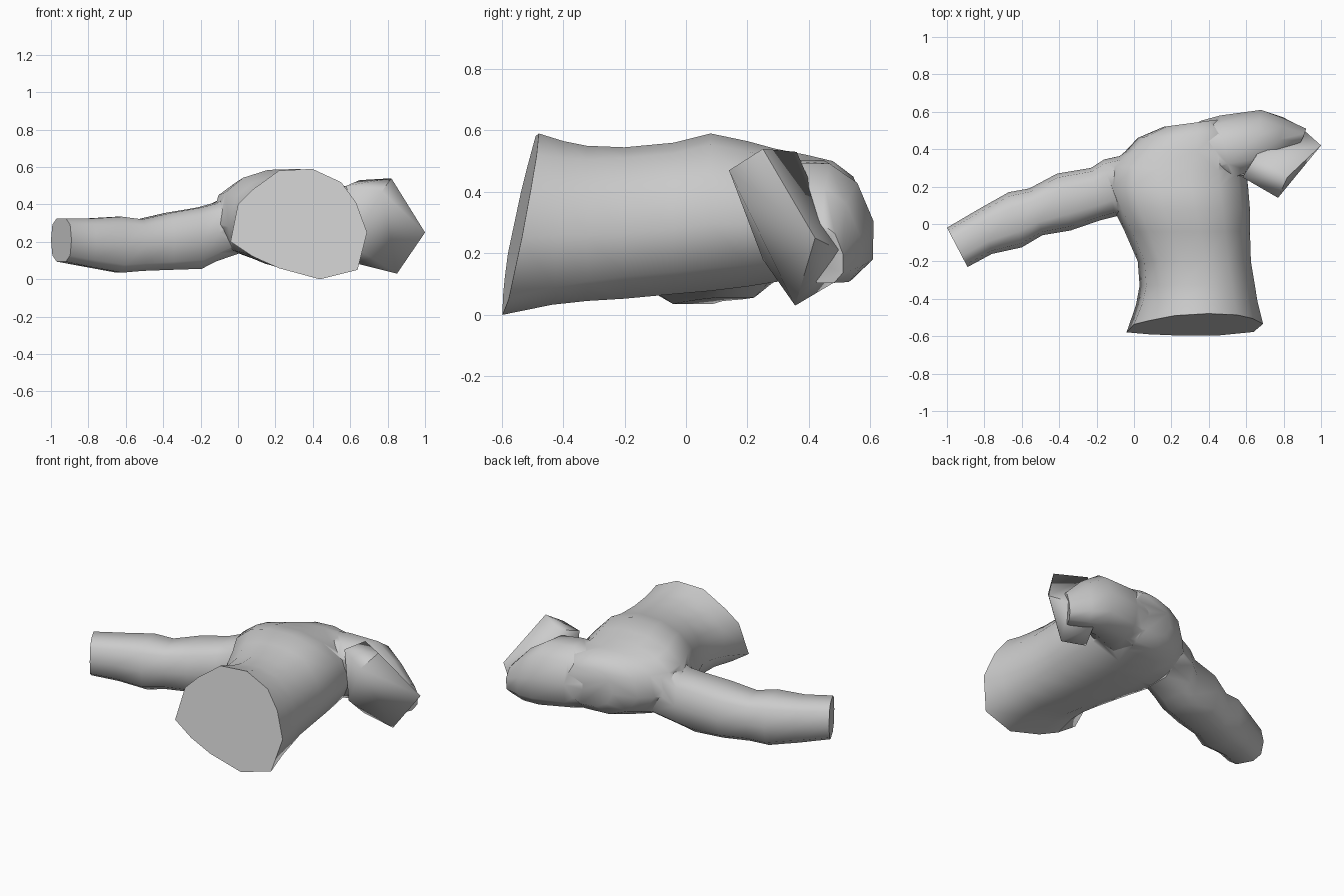
import bpy, bmesh, math
from mathutils import Vector

if "Cube" in bpy.data.objects:
    bpy.data.objects.remove(bpy.data.objects["Cube"])


def smooth(ob, angle):
    bpy.ops.object.select_all(action='DESELECT')
    bpy.context.view_layer.objects.active = ob
    ob.select_set(True)
    bpy.ops.object.shade_smooth_by_angle(angle=math.radians(angle))


def finish(name, bm, angle):
    bmesh.ops.recalc_face_normals(bm, faces=bm.faces)
    me = bpy.data.meshes.new(name)
    bm.to_mesh(me)
    bm.free()
    ob = bpy.data.objects.new(name, me)
    bpy.context.collection.objects.link(ob)
    smooth(ob, angle)
    return ob


def loft(name, rings, start, end=None, angle=60):
    """Each ring: left edge xy, right edge xy, low z, high z, lean in y.
    The outline blends from start to end over the first rings."""
    end = end or start
    bm = bmesh.new()
    loops = []
    for k, (ax, ay, bx, by, z0, z1, lean) in enumerate(rings):
        t = min(1, k / 3)
        loop = []
        for p, q in zip(start, end):
            u, v = Vector(p).lerp(Vector(q), t)
            x = (ax + bx) / 2 + (bx - ax) / 2 * u
            y = (ay + by) / 2 + (by - ay) / 2 * u + lean * v
            z = (z0 + z1) / 2 + (z1 - z0) / 2 * v
            loop.append(bm.verts.new((x, y, z)))
        loops.append(loop)
    n = len(start)
    for a, b in zip(loops, loops[1:]):
        for i in range(n):
            j = (i + 1) % n
            bm.faces.new((a[i], a[j], b[j], b[i]))
    bm.faces.new(loops[0])
    bm.faces.new(loops[-1])
    return finish(name, bm, angle)


def rounded(n, power):
    pts = []
    for i in range(n):
        c, s = math.cos(2 * math.pi * i / n), math.sin(2 * math.pi * i / n)
        pts.append((math.copysign(abs(c) ** power, c), math.copysign(abs(s) ** power, s)))
    return pts


# torso: hem outline easing into a rounder chest outline
hem = [(-1, -.32), (-.89, .36), (-.67, .63), (-.29, .97), (.2, 1), (.62, .76),
       (.84, .39), (1, -.15), (.86, -.83), (.31, -1), (-.29, -.8), (-.67, -.59)]
chest = [(-1, -.12), (-.88, .52), (-.62, .82), (-.26, .98), (.2, 1), (.6, .86),
         (.88, .45), (1, -.12), (.85, -.68), (.35, -.97), (-.3, -.95), (-.76, -.68)]
torso = loft("shirt_body", [
    (-.04, -.56, .69, -.525, .00, .59, .06),
    (.01, -.43, .66, -.41, .03, .565, .02),
    (.03, -.33, .645, -.32, .04, .55, 0),
    (.02, -.20, .625, -.20, .045, .545, 0),
    (-.05, -.04, .62, -.04, .06, .56, 0),
    (-.11, .08, .62, .08, .07, .59, 0),
    (-.15, .20, .61, .20, .085, .565, 0),
    (-.14, .31, .60, .28, .10, .54, 0),
    (-.05, .385, .58, .40, .12, .52, 0),
    (.02, .46, .56, .49, .14, .50, 0),
    (.16, .52, .46, .56, .20, .45, 0),
], hem, chest)

# outstretched sleeve
sleeve = rounded(10, .7)
left = loft("left_sleeve", [
    (-1.0, -.02, -.89, -.23, .09, .33, 0),
    (-.83, .08, -.76, -.16, .06, .33, 0),
    (-.67, .17, -.60, -.125, .03, .34, 0),
    (-.56, .19, -.49, -.06, .04, .325, 0),
    (-.41, .27, -.34, -.035, .045, .36, 0),
    (-.23, .30, -.18, .02, .05, .39, 0),
    (-.16, .345, -.10, .04, .09, .41, 0),
    (0, .38, 0, .06, .13, .48, 0),
], sleeve)

# upper part of the folded sleeve
arm = rounded(10, .85)
right = loft("right_upper_sleeve", [
    (.35, .55, .42, .20, .13, .50, 0),
    (.46, .58, .52, .23, .12, .51, -.02),
    (.68, .61, .62, .28, .11, .50, -.04),
    (.80, .565, .74, .33, .10, .42, -.04),
    (.92, .51, .84, .36, .10, .30, -.02),
], arm)

# weld the sleeves into the body as one skin
for part in (left, right):
    mod = torso.modifiers.new("join", 'BOOLEAN')
    mod.operation = 'UNION'
    mod.solver = 'EXACT'
    mod.object = part
    smooth(torso, 60)
    bpy.ops.object.modifier_apply(modifier=mod.name)
    bpy.data.objects.remove(part)
smooth(torso, 60)

# folded forearm sleeve, flattened and reaching upward
bm = bmesh.new()
corners = [(.77, .14, .47), (.82, .25, .54), (.65, .36, .53), (.58, .25, .50),
           (.85, .355, .03), (1.0, .42, .25), (.91, .50, .21), (.72, .49, .11),
           (.61, .25, .18), (.65, .34, .08)]
for c in corners:
    bm.verts.new(Vector(c))
bmesh.ops.convex_hull(bm, input=bm.verts[:])
finish("right_forearm_sleeve", bm, 70)
